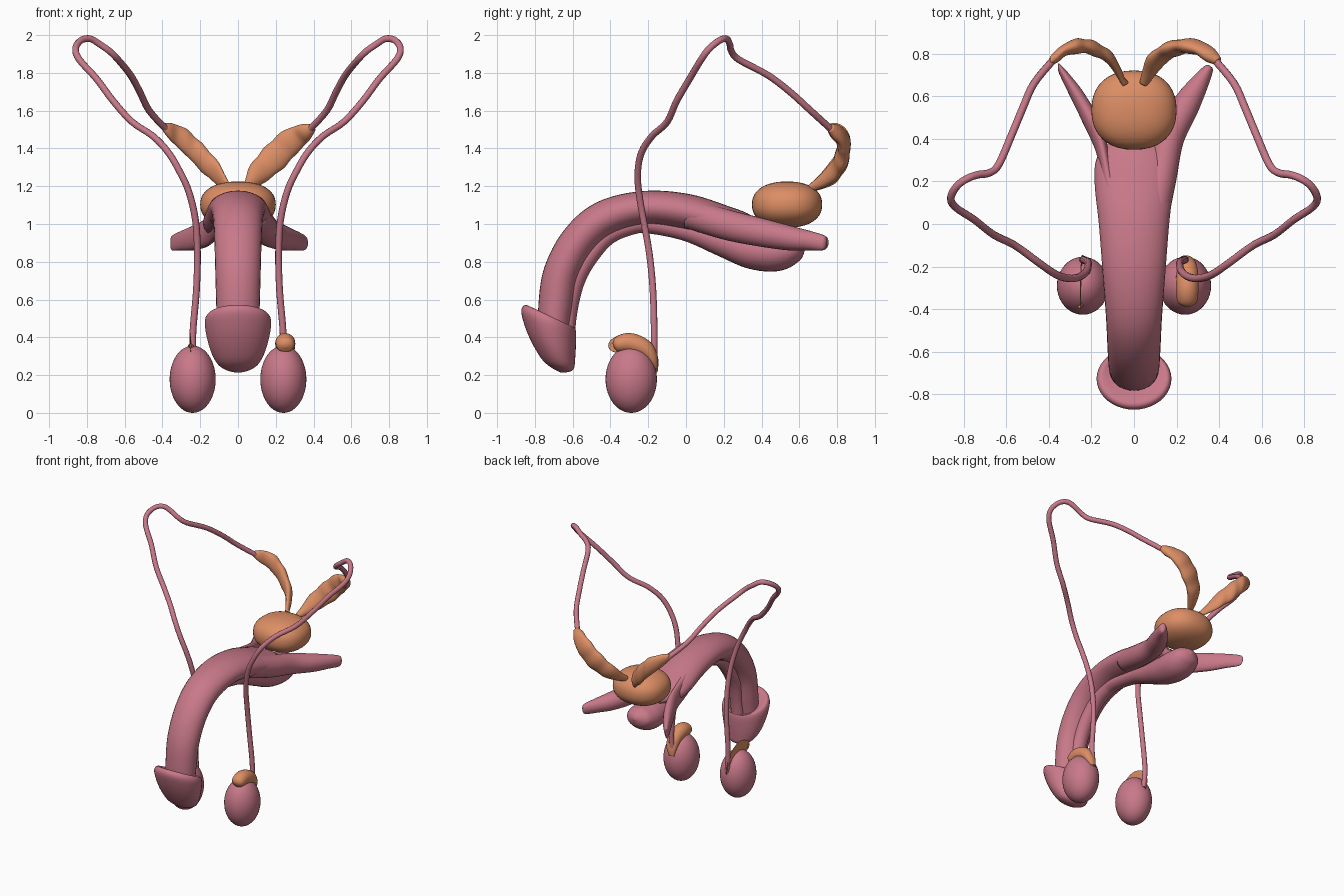
import bpy, bmesh, math
from mathutils import Vector

if "Cube" in bpy.data.objects:
    bpy.data.objects.remove(bpy.data.objects["Cube"])


def material(name, rgb):
    m = bpy.data.materials.new(name)
    m.diffuse_color = (*rgb, 1)
    m.use_nodes = True
    m.node_tree.nodes["Principled BSDF"].inputs["Base Color"].default_value = m.diffuse_color
    return m


PINK = material("rose", (0.58, 0.19, 0.25))
ORANGE = material("orange", (0.72, 0.27, 0.13))


def smooth_path(pts, steps):
    """Catmull-Rom resampling of tuples of any length."""
    p = [pts[0]] + list(pts) + [pts[-1]]
    out = []
    for i in range(1, len(p) - 2):
        for k in range(steps):
            t = k / steps
            out.append([0.5 * (2 * b + (c - a) * t + (2 * a - 5 * b + 4 * c - d) * t * t
                               + (3 * b - a - 3 * c + d) * t ** 3)
                        for a, b, c, d in zip(p[i - 1], p[i], p[i + 1], p[i + 2])])
    return out + [list(pts[-1])]


def finish(name, bm, mat):
    bmesh.ops.recalc_face_normals(bm, faces=bm.faces)
    me = bpy.data.meshes.new(name)
    bm.to_mesh(me)
    bm.free()
    me.materials.append(mat)
    me.shade_smooth()
    ob = bpy.data.objects.new(name, me)
    bpy.context.collection.objects.link(ob)
    return ob


def loft(name, rings, mat, sides=28):
    """Skin a list of (centre, half-axis a, half-axis b) ellipses, capped."""
    bm = bmesh.new()
    loops = []
    for c, a, b in rings:
        loops.append([bm.verts.new(c + a * math.cos(u) + b * math.sin(u))
                      for u in (2 * math.pi * k / sides for k in range(sides))])
    for p, q in zip(loops, loops[1:]):
        for k in range(sides):
            j = (k + 1) % sides
            bm.faces.new((p[k], p[j], q[j], q[k]))
    bm.faces.new(loops[0])
    bm.faces.new(loops[-1])
    return finish(name, bm, mat)


def sweep(name, pts, mat, ref=(1, 0, 0), side=1, steps=6):
    """Sweep an ellipse along (x, y, z, half width, half thickness)."""
    s = smooth_path(pts, steps)
    pos = [Vector(q[:3]) for q in s]
    rings = []
    for i, q in enumerate(s):
        t = (pos[min(i + 1, len(s) - 1)] - pos[max(i - 1, 0)]).normalized()
        b = t.cross(Vector(ref)).normalized()
        a = b.cross(t).normalized()
        r = [pos[i], a * q[3], b * q[4]]
        for v in r:
            v.x *= side
        rings.append(r)
    return loft(name, rings, mat)


def blob(name, loc, size, mat, power=1.0):
    """Ellipsoid, squared off when power < 1."""
    bm = bmesh.new()
    bmesh.ops.create_uvsphere(bm, u_segments=40, v_segments=24, radius=1)
    for v in bm.verts:
        v.co = Vector([math.copysign(abs(c) ** power, c) * s + o
                       for c, s, o in zip(v.co, size, loc)])
    return finish(name, bm, mat)


# Shaft
sweep("shaft", [(0, *p) for p in [
    (-.70, .42, .11, .08), (-.69, .56, .115, .092), (-.66, .74, .12, .095),
    (-.57, .91, .125, .095), (-.43, 1.03, .132, .095), (-.22, 1.085, .148, .09),
    (0, 1.065, .165, .095), (.2, 1.01, .185, .088), (.32, .98, .17, .072),
    (.42, .95, .08, .03)]], PINK)

# Lower spongy body with rear bulb
sweep("spongy_body", [(0, *p) for p in [
    (-.63, .40, .05, .04), (-.62, .55, .05, .047), (-.585, .70, .055, .05),
    (-.52, .82, .055, .05), (-.42, .935, .055, .05), (-.3, .99, .055, .05),
    (-.2, 1.0, .055, .05), (0, .965, .06, .055), (.2, .905, .085, .08),
    (.35, .86, .11, .098), (.48, .85, .12, .1), (.57, .868, .1, .075),
    (.61, .878, .06, .045), (.63, .882, .01, .01)]], PINK)

# Head: front point, back point, half width of each tilted ring
head = [(-.785, .53, -.6, .44, .11), (-.845, .572, -.588, .45, .158),
        (-.872, .54, -.582, .42, .176), (-.85, .45, -.583, .35, .165),
        (-.81, .36, -.587, .285, .142), (-.76, .28, -.592, .24, .108),
        (-.71, .238, -.61, .22, .065), (-.665, .214, -.645, .213, .012)]
loft("head", [(Vector((0, (a + c) / 2, (b + d) / 2)), Vector((w, 0, 0)),
               Vector((0, (a - c) / 2, (b - d) / 2)))
              for a, b, c, d, w in smooth_path(head, 5)], PINK, 40)

# Prostate
blob("prostate", (0, .535, 1.103), (.2, .186, .122), ORANGE, .88)

VAS = [(.23, -.17, .23), (.24, -.168, .4), (.22, -.175, .65), (.215, -.195, .85),
       (.225, -.225, 1.02), (.26, -.25, 1.17), (.31, -.255, 1.28), (.37, -.235, 1.38),
       (.45, -.18, 1.465), (.56, -.1, 1.54), (.66, -.05, 1.65), (.75, .02, 1.77),
       (.84, .08, 1.87), (.86, .125, 1.93), (.83, .18, 1.973), (.78, .215, 1.98),
       (.73, .232, 1.95), (.68, .24, 1.915), (.635, .28, 1.87), (.57, .43, 1.79),
       (.52, .55, 1.7), (.47, .66, 1.6), (.38, .77, 1.5)]

for s, tag in ((1, "right"), (-1, "left")):
    # Diverging root of the shaft
    sweep("root_" + tag, [
        (.08, .02, 1.055, .08, .08), (.125, .22, .995, .075, .08),
        (.165, .4, .955, .07, .075), (.24, .55, .925, .065, .065),
        (.3, .65, .912, .047, .052), (.348, .725, .9, .025, .04),
        (.358, .74, .898, .012, .02)], PINK, side=s)
    # Testis and its cap
    blob("testis_" + tag, (s * .24, -.29, .178), (.122, .136, .178), PINK)
    sweep("epididymis_" + tag, [
        (.25, -.385, .355, .015, .012), (.25, -.365, .36, .045, .04),
        (.25, -.3, .37, .053, .053), (.25, -.22, .34, .05, .048),
        (.245, -.178, .285, .04, .03), (.235, -.163, .235, .022, .014)],
        ORANGE, side=s)
    # Lumpy gland behind the prostate
    sweep("seminal_vesicle_" + tag, [
        (.045, .66, 1.19, .02, .02), (.075, .72, 1.225, .04, .03),
        (.11, .775, 1.27, .062, .036), (.15, .805, 1.31, .066, .032),
        (.19, .825, 1.35, .076, .038), (.23, .835, 1.39, .07, .032),
        (.27, .835, 1.43, .071, .037), (.32, .82, 1.465, .058, .03),
        (.36, .79, 1.49, .045, .032), (.395, .765, 1.51, .022, .02)],
        ORANGE, ref=(-1, 0, 1), side=s)
    # Long thin duct
    cu = bpy.data.curves.new("duct_" + tag, "CURVE")
    cu.dimensions = "3D"
    cu.bevel_depth, cu.bevel_resolution, cu.use_fill_caps = .018, 3, True
    path = smooth_path(VAS, 4)
    sp = cu.splines.new("POLY")
    sp.points.add(len(path) - 1)
    for p, q in zip(sp.points, path):
        p.co = (s * q[0], q[1], q[2], 1)
    sp.use_smooth = True
    cu.materials.append(PINK)
    ob = bpy.data.objects.new("duct_" + tag, cu)
    bpy.context.collection.objects.link(ob)
    bpy.ops.object.select_all(action="DESELECT")
    ob.select_set(True)
    bpy.context.view_layer.objects.active = ob
    bpy.ops.object.convert(target="MESH")
